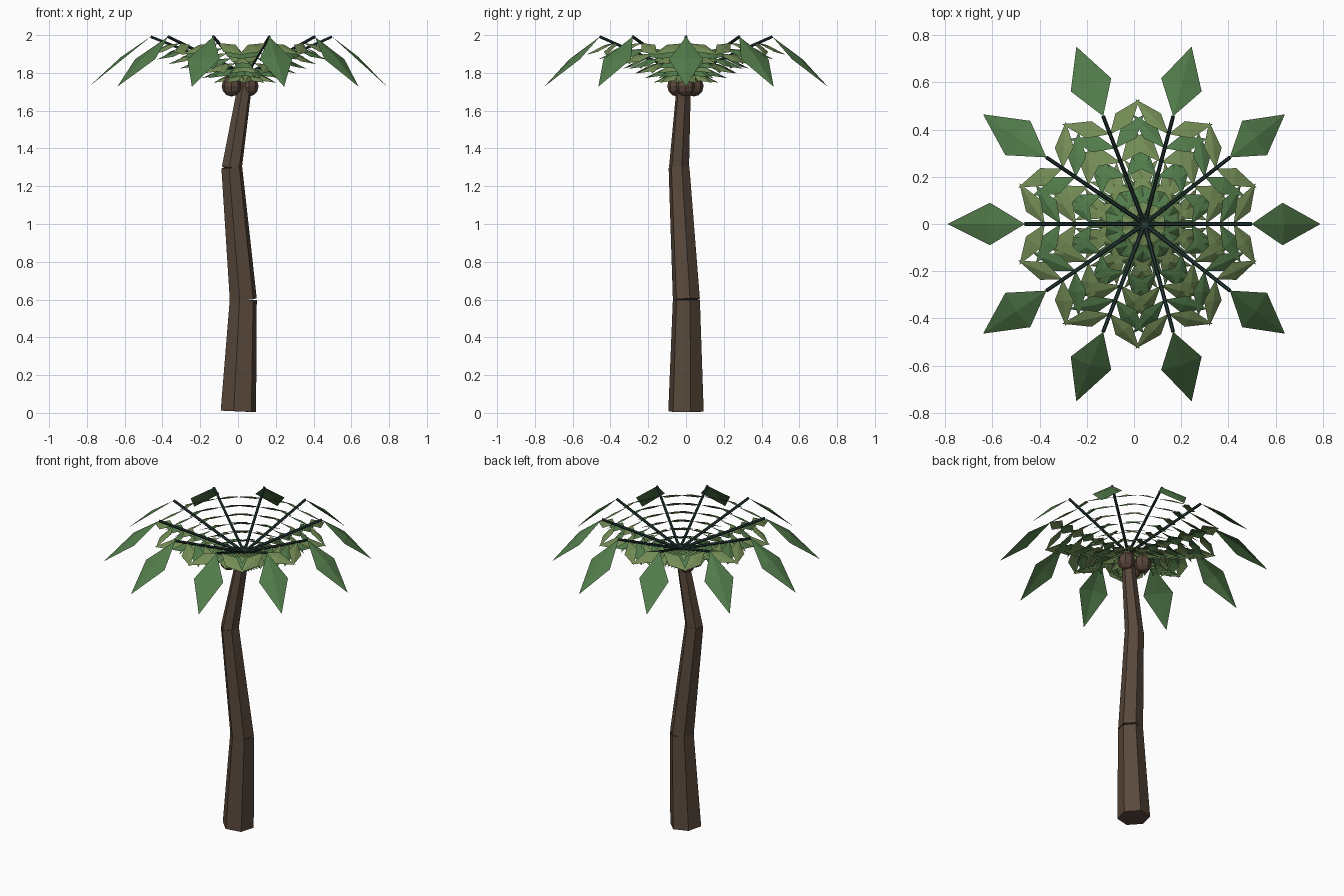
import bpy, bmesh
from math import radians, pi, cos, sin, hypot
from mathutils import Vector, Matrix

if "Cube" in bpy.data.objects:
    bpy.data.objects.remove(bpy.data.objects["Cube"])


def material(name, rgb):
    m = bpy.data.materials.new(name)
    m.diffuse_color = (*rgb, 1)
    m.use_nodes = True
    m.node_tree.nodes["Principled BSDF"].inputs["Base Color"].default_value = m.diffuse_color
    return m


BARK = material("bark", (0.10, 0.066, 0.045))
NUT = material("nut_shell", (0.10, 0.062, 0.044))
STEM = material("stem_dark", (0.016, 0.038, 0.034))
GREEN = material("leaf_green", (0.085, 0.2, 0.07))
OLIVE = material("leaf_olive", (0.17, 0.26, 0.09))


def finish(name, bm, mat):
    me = bpy.data.meshes.new(name)
    bm.to_mesh(me)
    bm.free()
    me.materials.append(mat)
    ob = bpy.data.objects.new(name, me)
    bpy.context.collection.objects.link(ob)
    return ob


def add_rod(bm, p0, p1, r0, r1, sides=6, turn=0.0):
    p0, p1 = Vector(p0), Vector(p1)
    d = p1 - p0
    rot = Vector((0, 0, 1)).rotation_difference(d).to_matrix().to_4x4()
    mat = Matrix.Translation((p0 + p1) / 2) @ rot @ Matrix.Rotation(turn, 4, 'Z')
    bmesh.ops.create_cone(bm, cap_ends=True, segments=sides, radius1=r0, radius2=r1,
                          depth=d.length, matrix=mat)


def add_leaf(bm, base, tip, normal, half_width, ridge):
    # four-facet diamond with a raised middle
    along = tip - base
    side = normal.cross(along).normalized() * half_width
    mid = base + along * 0.45
    c = bm.verts.new(mid + normal * ridge)
    rim = [bm.verts.new(p) for p in (base, mid - side, tip, mid + side)]
    for i in range(4):
        bm.faces.new((c, rim[i], rim[(i + 1) % 4]))


# Trunk: three leaning hexagonal segments
JOINTS = [((0.002, 0, 0.008), (0.028, 0.002, 0.60), 0.097, 0.074),
          ((0.028, 0.002, 0.60), (-0.033, -0.037, 1.30), 0.074, 0.057),
          ((-0.033, -0.037, 1.295), (0.047, -0.008, 1.80), 0.055, 0.036)]
for i, (a, b, r0, r1) in enumerate(JOINTS):
    bm = bmesh.new()
    add_rod(bm, a, b, r0, r1, 6, radians(-15))
    finish(f"trunk_segment_{i + 1}", bm, BARK)

# Three coconuts clustered under the crown
for i in range(3):
    a = i * 2 * pi / 3
    bm = bmesh.new()
    place = Matrix.Translation((-0.004 + 0.061 * cos(a), -0.003 + 0.051 * sin(a), 1.73))
    bmesh.ops.create_uvsphere(bm, u_segments=8, v_segments=6, radius=0.052,
                              matrix=place @ Matrix.Diagonal((1, 1, 1.06, 1)))
    finish(f"coconut_{i + 1}", bm, NUT)

# Crown: ten fronds, each a stem, side leaf pairs and a large end leaf
HUB, RISE = 1.79, 0.42
stems, ends, odd, even = (bmesh.new() for _ in range(4))


def on_stem(r):
    return Vector((r, 0, HUB + RISE * r))


tilt = radians(32)
slope_n = Vector((sin(tilt), 0, cos(tilt)))
for k in range(10):
    parts = [bmesh.new() for _ in range(4)]
    add_rod(parts[0], on_stem(0), on_stem(0.48), 0.009, 0.008)
    big = Vector((0.31, 0, -0.265))
    add_leaf(parts[1], on_stem(0.48), on_stem(0.48) + big,
             Vector((0.265, 0, 0.31)).normalized(), 0.09, 0.015)
    for j in range(7):
        r = 0.40 - 0.063 * j
        size = 1 - 0.03 * j
        for s in (1, -1):
            step = Vector((0.1, s * 0.172, -0.0625)) * size
            add_leaf(parts[2 + j % 2], on_stem(r), on_stem(r) + step,
                     slope_n, 0.043 * size, 0.008)
    for part, target in zip(parts, (stems, ends, odd, even)):
        part.transform(Matrix.Rotation(k * pi / 5, 4, 'Z'))
        tmp = bpy.data.meshes.new("tmp")
        part.to_mesh(tmp)
        target.from_mesh(tmp)
        part.free()
        bpy.data.meshes.remove(tmp)

for name, bm, mat in (("frond_stems", stems, STEM), ("end_leaves", ends, GREEN),
                      ("side_leaves_olive", odd, OLIVE), ("side_leaves_green", even, GREEN)):
    # the crown leans back over the origin as it spreads
    for v in bm.verts:
        v.co.x += 0.045 - 0.057 * hypot(v.co.x, v.co.y)
    finish(name, bm, mat)
